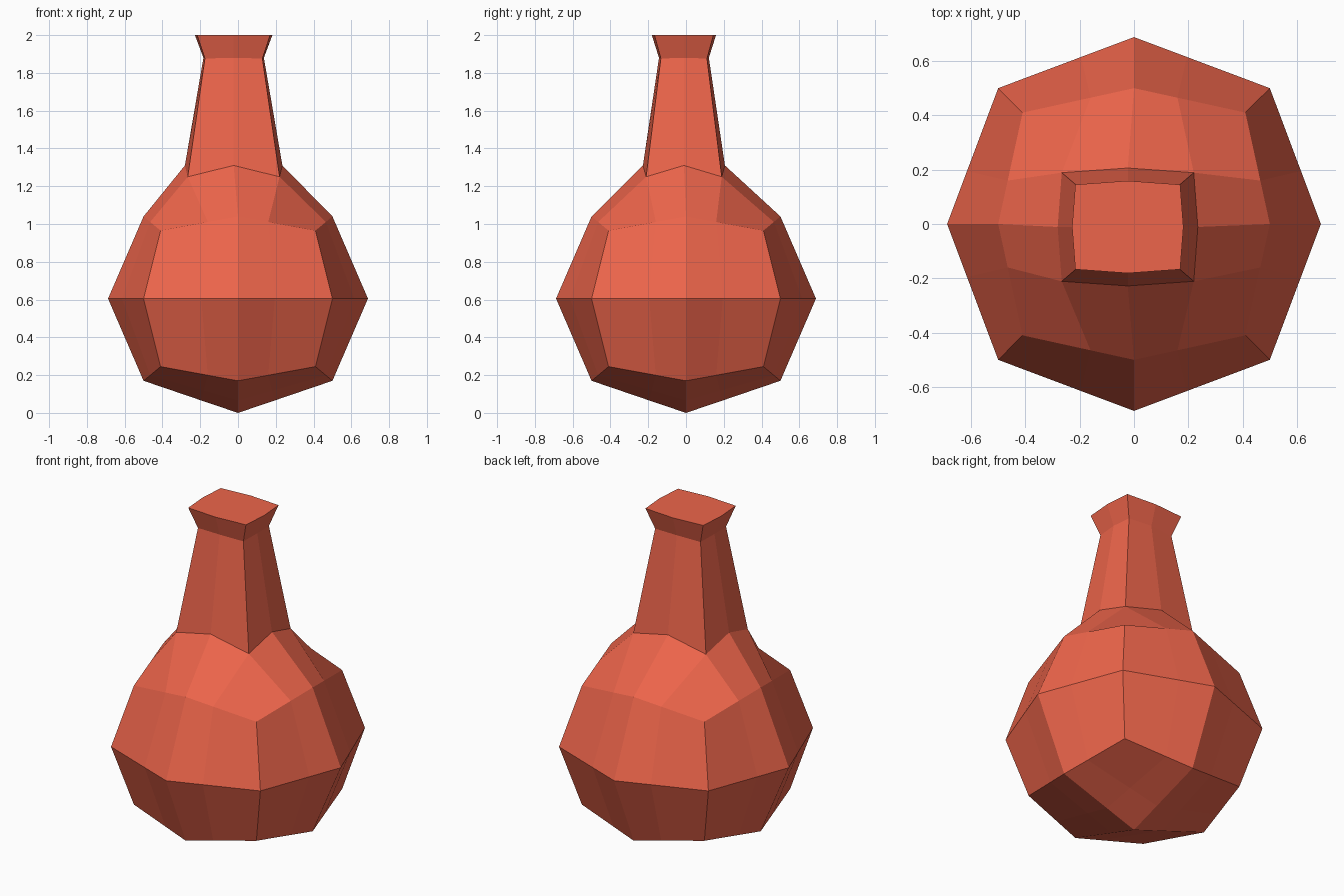
import bpy, bmesh
from mathutils import Vector

if "Cube" in bpy.data.objects:
    bpy.data.objects.remove(bpy.data.objects["Cube"])

T = 0.39  # position of the extra point between a side middle and a corner


def ring8(bm, mid, cor, cx=0.0, cy=0.0):
    """Rounded-square ring; mid and cor are (half x, half y, z)."""
    signs = [(1, 0), (1, 1), (0, 1), (-1, 1), (-1, 0), (-1, -1), (0, -1), (1, -1)]
    out = []
    for sx, sy in signs:
        hx, hy, z = cor if sx and sy else mid
        out.append(bm.verts.new((cx + sx * hx, cy + sy * hy, z)))
    return out


def ring16(bm, mid, cor):
    """Ring of the bulb with an extra point on every straight segment."""
    base = ring8(bm, (mid[0], mid[0], mid[1]), (cor[0], cor[0], cor[1]))
    out = []
    for i, v in enumerate(base):
        w = base[(i + 1) % 8]
        t = T if i % 2 == 0 else 1 - T
        out += [v, bm.verts.new(v.co.lerp(w.co, t))]
    return out


def loft(bm, a, b):
    n = len(a)
    for i in range(n):
        j = (i + 1) % n
        bm.faces.new((a[i], a[j], b[j], b[i]))


def close_in(bm, outer, inner):
    """Join a 16-ring to an 8-ring: side strips plus four corner faces."""
    for k in range(4):
        o, i = 4 * k, 2 * k
        def O(n): return outer[(o + n) % 16]
        def I(n): return inner[(i + n) % 8]
        bm.faces.new((O(0), O(1), I(1), I(0)))
        bm.faces.new((O(1), O(2), O(3), I(1)))
        bm.faces.new((O(3), O(4), I(2), I(1)))


bm = bmesh.new()

# Bulb
low = ring16(bm, (0.5, 0.17), (0.41, 0.245))
belly = ring16(bm, (0.688, 0.605), (0.5, 0.605))
high = ring16(bm, (0.5, 1.04), (0.41, 0.965))
loft(bm, low, belly)
loft(bm, belly, high)

# Pointed underside
under = ring8(bm, (0.195, 0.195, 0.066), (0.181, 0.181, 0.118))
close_in(bm, low, under)
pole = bm.verts.new((0, 0, 0))
for k in range(0, 8, 2):
    bm.faces.new((pole, under[k], under[k + 1], under[(k + 2) % 8]))

# Neck and flared lip
c = (-0.023, -0.011)
neck = [ring8(bm, (0.258, 0.217, 1.31), (0.243, 0.2, 1.25), *c),
        ring8(bm, (0.16, 0.132, 1.88), (0.152, 0.122, 1.876), *c),
        ring8(bm, (0.205, 0.17, 2.0), (0.193, 0.156, 2.0), *c)]
close_in(bm, high, neck[0])
loft(bm, neck[0], neck[1])
loft(bm, neck[1], neck[2])
bm.faces.new(neck[2])

bmesh.ops.recalc_face_normals(bm, faces=bm.faces[:])
mesh = bpy.data.meshes.new("flask")
bm.to_mesh(mesh)
bm.free()

mat = bpy.data.materials.new("red_glaze")
mat.diffuse_color = (0.85, 0.13, 0.07, 1)
mat.use_nodes = True
mat.node_tree.nodes["Principled BSDF"].inputs["Base Color"].default_value = mat.diffuse_color
mesh.materials.append(mat)
flask = bpy.data.objects.new("flask", mesh)
bpy.context.collection.objects.link(flask)
